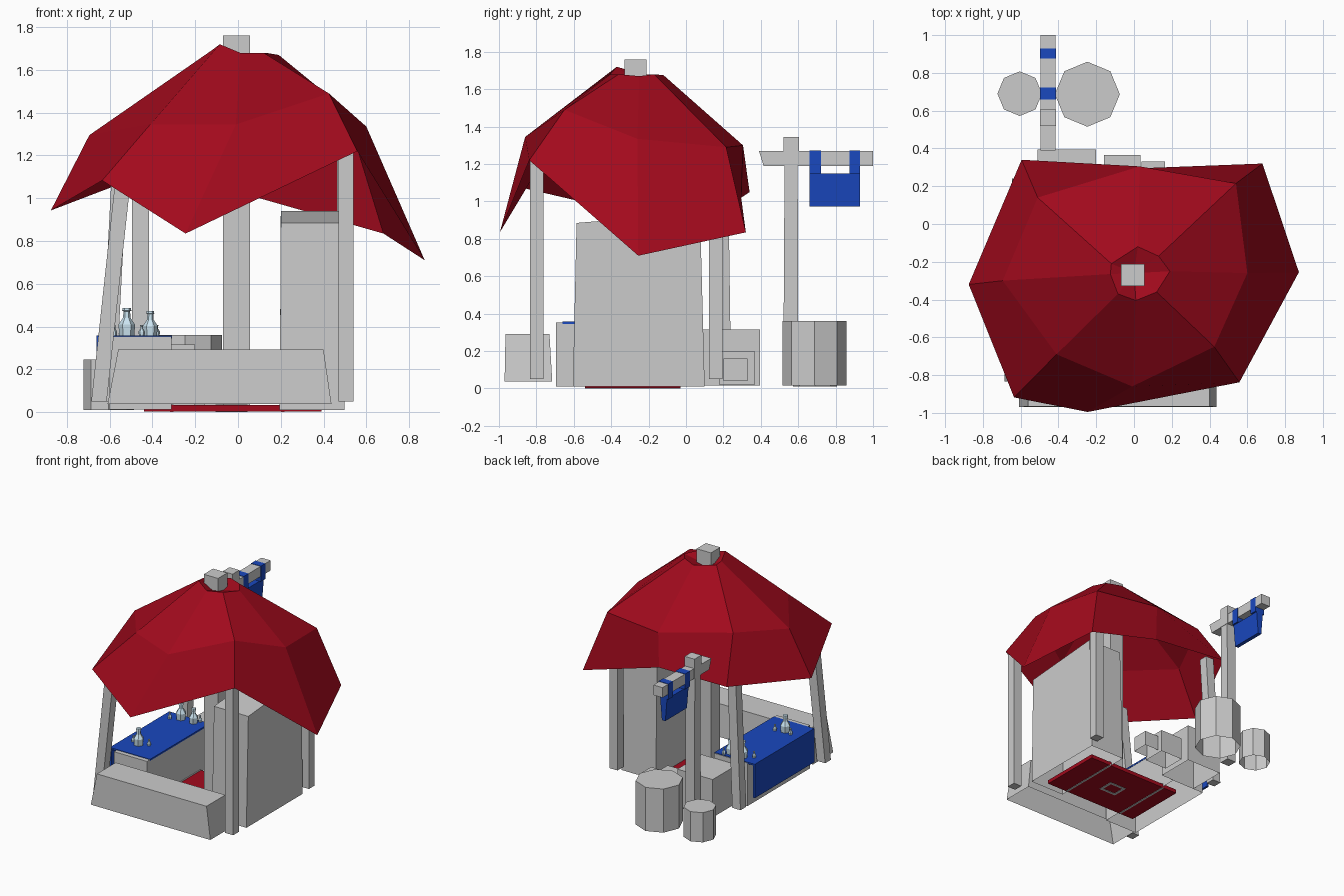
import bpy, bmesh, math

if "Cube" in bpy.data.objects:
    bpy.data.objects.remove(bpy.data.objects["Cube"])


def material(name, rgb):
    m = bpy.data.materials.new(name)
    m.diffuse_color = (*rgb, 1)
    m.use_nodes = True
    m.node_tree.nodes["Principled BSDF"].inputs["Base Color"].default_value = m.diffuse_color
    return m


RED = material("red_cloth", (0.36, 0.003, 0.012))
BLUE = material("blue_cloth", (0.01, 0.065, 0.52))
GLASS = material("pale_glass", (0.6, 0.78, 0.88))


def add(name, verts, faces, mat=None, open_base=False):
    me = bpy.data.meshes.new(name)
    me.from_pydata(verts, [], faces)
    bm = bmesh.new()
    bm.from_mesh(me)
    bmesh.ops.recalc_face_normals(bm, faces=bm.faces)
    if open_base:
        base = [f for f in bm.faces if f.normal.z < -.9]
        bmesh.ops.delete(bm, geom=base, context='FACES_ONLY')
    bm.to_mesh(me)
    bm.free()
    ob = bpy.data.objects.new(name, me)
    bpy.context.collection.objects.link(ob)
    if mat:
        me.materials.append(mat)
    return ob


BOX = [(0, 1, 2, 3), (4, 5, 6, 7), (0, 1, 5, 4), (1, 2, 6, 5), (2, 3, 7, 6), (3, 0, 4, 7)]


def frustum(name, low, high, mat=None, open_base=False):
    """Box between two rectangles (x0, x1, y0, y1, z)."""
    vs = []
    for x0, x1, y0, y1, z in (low, high):
        vs += [(x0, y0, z), (x1, y0, z), (x1, y1, z), (x0, y1, z)]
    return add(name, vs, BOX, mat, open_base)


def box(name, x0, x1, y0, y1, z0, z1, mat=None, open_base=False):
    return frustum(name, (x0, x1, y0, y1, z0), (x0, x1, y0, y1, z1), mat, open_base)


def lathe(name, x, y, profile, n, mat=None):
    """Faceted round part from (radius, z) points, open underneath."""
    vs, fs = [], []
    for r, z in profile:
        for i in range(n):
            a = 2 * math.pi * i / n
            vs.append((x + r * math.cos(a), y + r * math.sin(a), z))
    for k in range(len(profile) - 1):
        for i in range(n):
            j = (i + 1) % n
            fs.append((k * n + i, k * n + j, k * n + n + j, k * n + n + i))
    fs += [tuple(range(n)), tuple(range(len(vs) - n, len(vs)))]
    return add(name, vs, fs, mat, True)


# Canopy: three uneven eight-sided rings (back left, then clockwise) and a sunken crown
hem = [(-.595, .34, 1.05), (.03, .295, 1.02), (.68, .32, .835), (.873, -.255, .71),
       (.558, -.838, 1.22), (-.245, -.995, .835), (-.635, -.918, 1.083), (-.875, -.32, .943)]
middle = [(-.51, .14, 1.38), (.03, .305, 1.30), (.54, .215, 1.29), (.60, -.26, 1.335),
          (.425, -.65, 1.49), (-.01, -.86, 1.345), (-.41, -.69, 1.345), (-.695, -.30, 1.295)]
crown = [(-.12, -.21, 1.68), (.02, -.12, 1.675), (.13, -.17, 1.68), (.19, -.25, 1.67),
         (.12, -.36, 1.68), (.01, -.405, 1.68), (-.085, -.37, 1.72), (-.125, -.265, 1.69)]
faces = []
for i in range(8):
    j = (i + 1) % 8
    faces += [(i, j, 8 + j, 8 + i), (8 + i, 8 + j, 16 + j, 16 + i), (16 + i, 16 + j, 24)]
add("canopy", hem + middle + crown + [(0, -.26, 1.63)], faces, RED)

# Centre pole and four corner posts (bottom centre, top centre)
box("centre_pole", -.07, .055, -.328, -.212, .03, 1.76)
H = .036
for name, bx, by, tx, ty, tz in [("front_right_post", .505, -.797, .505, -.797, 1.22),
                                 ("back_right_post", .50, .158, .50, .158, 1.2),
                                 ("front_left_post", -.65, -.797, -.535, -.797, 1.11),
                                 ("back_left_post", -.61, .205, -.555, .19, 1.11)]:
    frustum(name, (bx - H, bx + H, by - H, by + H, .05), (tx - H, tx + H, ty - H, ty + H, tz))

# Front counter
frustum("front_counter", (-.61, .437, -.97, -.715, .037), (-.56, .40, -.965, -.73, .292),
        open_base=True)

# Tall cabinet with a sloping top
cabinet = frustum("cabinet", (.195, .497, -.605, .10, .01), (.20, .50, -.585, .075, .885),
                  open_base=True)
for v in cabinet.data.vertices:
    if v.co.z > .8 and v.co.y > 0:
        v.co.z = .94

# Rug with border stripes and a square ring
box("rug", -.44, .39, -.54, -.03, .003, .033, RED)
for x in (-.31, .21):
    box("rug_stripe", x - .008, x + .008, -.54, -.03, 0, .036)
for s in (-1, 1):
    box("rug_square_side", -.03 + s * .065 - .01, -.03 + s * .065 + .01, -.35, -.22, 0, .036)
    box("rug_square_end", -.095, .035, -.285 + s * .055 - .01, -.285 + s * .055 + .01, 0, .036)

# Left table with a cloth over its top and outer side
box("table", -.60, -.31, -.695, .09, .012, .354, open_base=True)
box("tablecloth_top", -.662, -.308, -.66, .085, .345, .358, BLUE)
box("tablecloth_side", -.662, -.645, -.66, .085, .09, .358, BLUE)

# Bottles on the table (x, y, height)
for x, y, h in [(-.52, -.50, .13), (-.52, .03, .13), (-.41, .03, .115),
                (-.58, -.48, .05), (-.45, -.47, .05), (-.59, -.01, .05), (-.38, .07, .05)]:
    r, z = .3 * h, .357
    lathe("bottle", x, y, [(r * .9, z), (r, z + .4 * h), (r * .45, z + .65 * h),
                           (r * .4, z + .88 * h), (r * .55, z + .9 * h), (r * .5, z + h)], 6, GLASS)

# Crates behind the stall
box("large_crate", -.51, -.20, .09, .395, .015, .315, open_base=True)
box("medium_crate", -.16, .035, .18, .365, .02, .20, open_base=True)
box("small_crate", .04, .165, .20, .33, .04, .16, open_base=True)

# Barrels
lathe("large_barrel", -.247, .687, [(.172, .015), (.172, .36)], 8)
lathe("small_barrel", -.605, .69, [(.118, .01), (.118, .245)], 8)

# Sign post, arm and hanging banner
frustum("sign_post", (-.495, -.415, .52, .6, .015), (-.495, -.415, .527, .597, 1.2))
box("sign_post_head", -.498, -.412, .52, .605, 1.19, 1.345)
frustum("sign_arm", (-.495, -.415, .415, 1.0, 1.19), (-.495, -.415, .39, 1.0, 1.27))
for y0, y1 in ((.66, .722), (.875, .93)):
    box("banner_strap", -.498, -.412, y0, y1, 1.15, 1.273, BLUE)
frustum("banner", (-.47, -.44, .66, .93, .972), (-.485, -.425, .66, .93, 1.15), BLUE)
